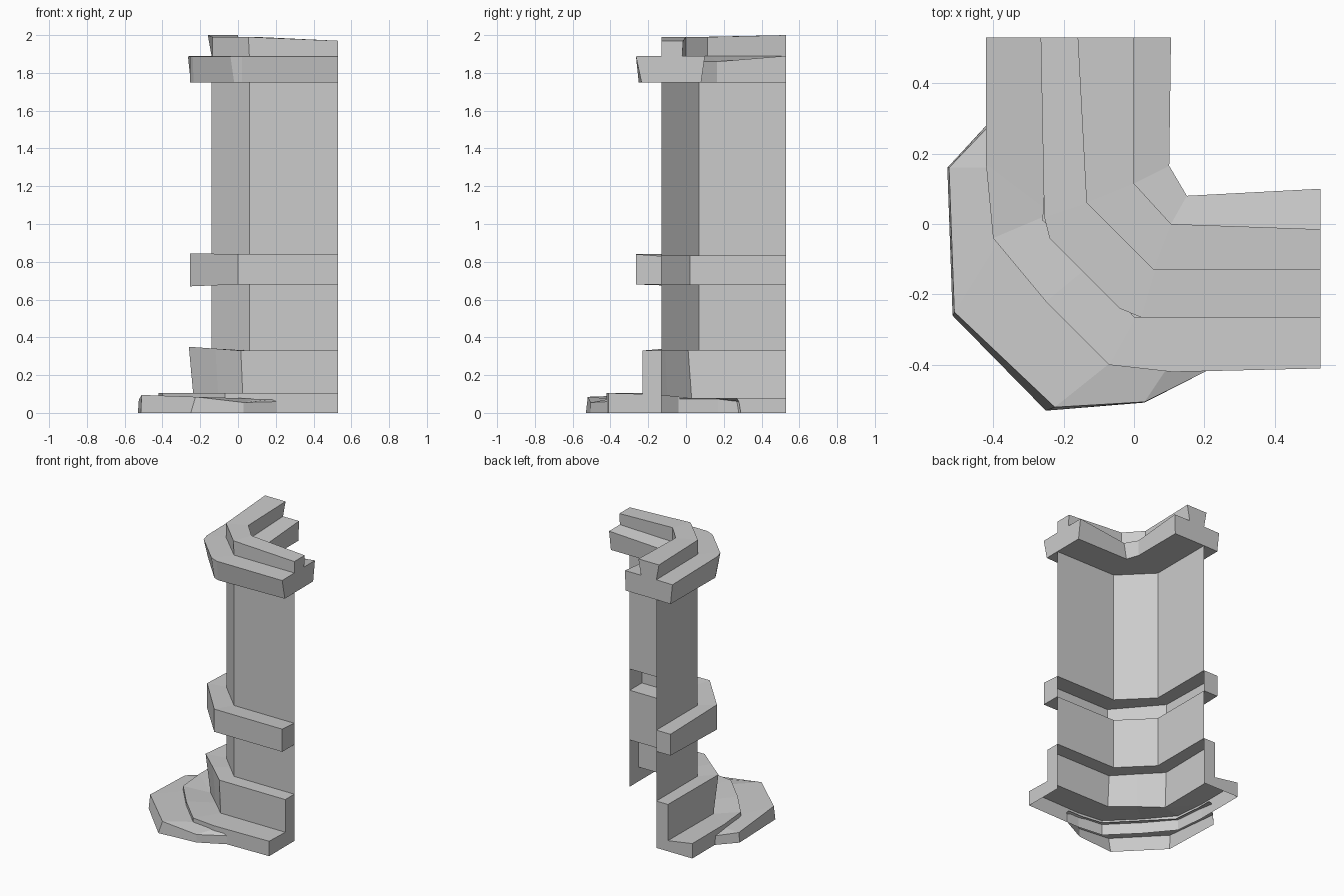
import bpy
import bmesh

END = 0.53  # both wings of the corner stop here

cube = bpy.data.objects.get("Cube")
if cube:
    bpy.data.objects.remove(cube, do_unlink=True)

stone = bpy.data.materials.new("grey stone")
stone.use_nodes = True
stone.diffuse_color = (0.6, 0.6, 0.6, 1)
stone.node_tree.nodes["Principled BSDF"].inputs["Base Color"].default_value = (0.6, 0.6, 0.6, 1)


def ring(corners, heights, left_end, front_end):
    """Path from the end of the left wing, round the corner, to the end of the front wing."""
    path = [(left_end, END)] + list(corners) + [(END, front_end)]
    if not isinstance(heights, (list, tuple)):
        heights = [heights] * len(path)
    return [(x, y, z) for (x, y), z in zip(path, heights)]


def wall_ring(height, repeat=1):
    """Outline of the plain wall; corners may be repeated to match richer outlines."""
    corners = [(-0.14, 0.07)] * repeat + [(0.06, -0.13)] * repeat
    return ring(corners, height, left_end=-0.14, front_end=-0.13)


def loft(name, rings, caps=True, cap_extra=None):
    """Skin a stack of rings and close the two cut ends of the moulding."""
    bm = bmesh.new()
    rows = [[bm.verts.new(point) for point in row] for row in rings]
    for low, high in zip(rows, rows[1:]):
        for i in range(len(low) - 1):
            bm.faces.new((low[i], low[i + 1], high[i + 1], high[i]))
    if caps:
        start = [row[0] for row in rows]
        finish = [row[-1] for row in rows]
        if cap_extra:
            start.append(bm.verts.new(cap_extra[0]))
            finish.append(bm.verts.new(cap_extra[-1]))
        bm.faces.new(start)
        bm.faces.new(list(reversed(finish)))
    bmesh.ops.remove_doubles(bm, verts=bm.verts, dist=0.0005)
    mesh = bpy.data.meshes.new(name)
    bm.to_mesh(mesh)
    bm.free()
    mesh.materials.append(stone)
    obj = bpy.data.objects.new(name, mesh)
    bpy.context.collection.objects.link(obj)
    return obj


# Plain wall panels between the mouldings
loft("lower_wall", [wall_ring(0.33), wall_ring(0.68)], caps=False)
loft("upper_wall", [wall_ring(0.83), wall_ring(1.75)], caps=False)

# Middle band
band_corners = [(-0.255, 0.02), (0.0, -0.265)]
loft("middle_band", [
    wall_ring(0.68),
    ring(band_corners, [0.68, 0.67, 0.68, 0.68], left_end=-0.25, front_end=-0.265),
    ring(band_corners, [0.83, 0.845, 0.84, 0.84], left_end=-0.25, front_end=-0.265),
    wall_ring(0.83),
])

# Plinth: a broad step with a tall block above it
step_corners = [(-0.42, 0.17), (-0.4, -0.04), (-0.25, -0.22), (-0.07, -0.4), (0.11, -0.42)]
block_foot = [(-0.235, 0.03)] * 2 + [(-0.105, -0.1)] + [(0.025, -0.23)] * 2
block_top = [(-0.26, 0.01)] * 2 + [(-0.12, -0.11)] + [(0.015, -0.23)] * 2
wall_top = [(-0.14, 0.07)] * 2 + [(-0.04, -0.03)] + [(0.06, -0.13)] * 2
loft("plinth", [
    ring(step_corners, 0, left_end=-0.42, front_end=-0.41),
    ring(step_corners, 0.105, left_end=-0.42, front_end=-0.41),
    ring(block_foot, [0.075] * 3 + [0.09] + [0.1] * 3, left_end=-0.23, front_end=-0.23),
    ring(block_top, [0.33, 0.35, 0.35, 0.34, 0.33, 0.33, 0.33], left_end=-0.23, front_end=-0.23),
    ring(wall_top, 0.33, left_end=-0.14, front_end=-0.13),
], cap_extra=wall_ring(0))

# Top ledge with the parapet rising from it
ledge_low = [(-0.255, 0.04), (-0.235, 0.0), (-0.02, -0.235), (0.02, -0.25)]
ledge_high = [(-0.255, 0.02), (-0.24, -0.04), (-0.04, -0.24), (0.02, -0.265)]


def doubled(first, second):
    return [first] * 2 + [second] * 2


loft("ledge_and_parapet", [
    wall_ring(1.75, repeat=2),
    ring(ledge_low, 1.748, left_end=-0.25, front_end=-0.235),
    ring(ledge_high, 1.888, left_end=-0.265, front_end=-0.265),
    ring(doubled((-0.135, 0.06), (0.06, -0.13)), 1.89, left_end=-0.14, front_end=-0.13),
    ring(doubled((-0.135, 0.06), (0.055, -0.13)), [2] + [1.99] * 4 + [1.97],
         left_end=-0.16, front_end=-0.13),
    ring(doubled((0.0, 0.115), (0.105, 0.0)), [2] + [1.99] * 4 + [1.97],
         left_end=0.0, front_end=-0.015),
    ring(doubled((0.0, 0.115), (0.105, 0.0)), 1.89, left_end=-0.02, front_end=-0.02),
    ring(doubled((0.1, 0.165), (0.15, 0.08)), [1.89] + [1.86] * 4 + [1.89],
         left_end=0.105, front_end=0.1),
    ring(doubled((0.1, 0.165), (0.13, 0.08)), 1.75, left_end=0.1, front_end=0.08),
    wall_ring(1.75, repeat=2),
])

# Rough slab of rock at the foot of the corner, tucked into the plinth
rock_foot = [(-0.41, 0.29), (-0.53, 0.16), (-0.515, -0.26), (-0.25, -0.53), (0.03, -0.507), (0.22, -0.41)]
rock_edge = [(-0.41, 0.28), (-0.525, 0.16), (-0.51, -0.25), (-0.225, -0.52), (0.03, -0.505), (0.22, -0.41)]
rock_back = [(-0.4, 0.27), (-0.4, 0.16), (-0.38, -0.04), (-0.05, -0.38), (0.1, -0.4), (0.21, -0.4)]
loft("corner_rock", [
    [(x, y, 0) for x, y in rock_foot],
    [(x, y, z) for (x, y), z in zip(rock_edge, (0.06, 0.07, 0.095, 0.085, 0.055, 0.06))],
    [(x, y, 0.075) for x, y in rock_back],
], caps=False)
